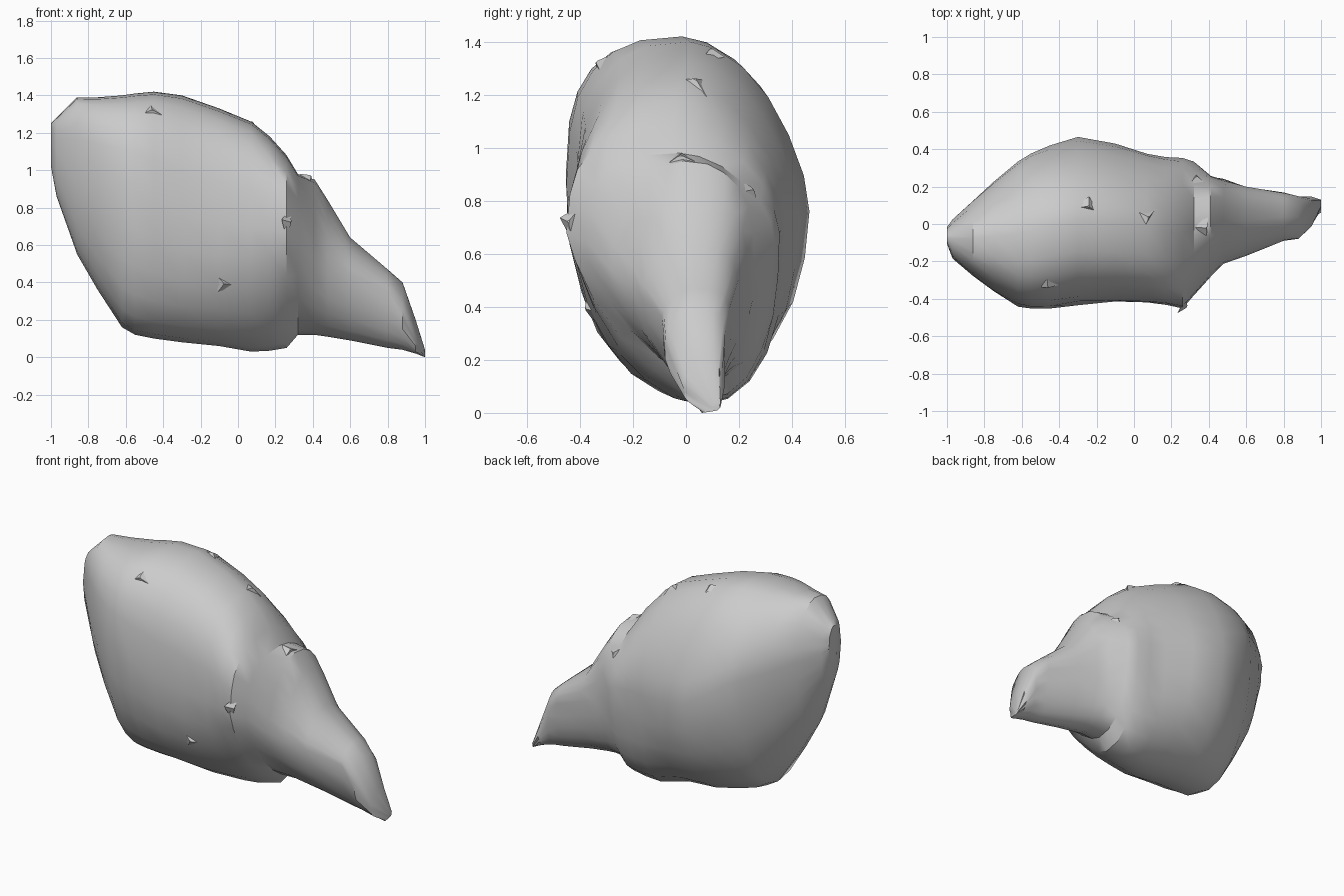
import bpy
import bmesh
import math
import random
from mathutils import Matrix, Vector
from mathutils.bvhtree import BVHTree

random.seed(4)
cube = bpy.data.objects.get("Cube")
if cube:
    bpy.data.objects.remove(cube, do_unlink=True)

stone = bpy.data.materials.new("stone grey")
stone.use_nodes = True
grey = (0.6, 0.6, 0.6, 1)
stone.diffuse_color = grey
stone.node_tree.nodes["Principled BSDF"].inputs["Base Color"].default_value = grey

SIDES = 24
SNOUT_START = 0.35
KEEL_Y = 0.06


def signed_power(value, power):
    return math.copysign(abs(value) ** power, value)


def ring(bm, x, low, high, front, back, widest, pinch, jitter):
    """One cross-section; each quarter has its own fullness, below 1 is boxier."""
    points = []
    mid, half = (front + back) / 2, (back - front) / 2
    front_top, back_top = (0.75, 1.15) if x < SNOUT_START else (1.15, 0.8)
    for i in range(SIDES):
        a = math.tau * i / SIDES
        c, s = math.cos(a), math.sin(a)
        wobble = random.uniform(-jitter, jitter)
        if s > 0:
            power = front_top if c < 0 else back_top
            reach = high - widest
        else:
            power = pinch if c < 0 else 1
            reach = widest - low
        y = mid + (half + wobble) * signed_power(c, power)
        # The underside narrows to a keel on the snout half
        if s < 0 < x:
            y += (KEEL_Y - mid) * s * s
        z = widest + reach * signed_power(s, power)
        points.append(bm.verts.new((x, y, z)))
    return points


def loft(name, sections, jitter):
    bm = bmesh.new()
    rings = [ring(bm, *section, jitter) for section in sections]
    for a, b in zip(rings, rings[1:]):
        for i in range(SIDES):
            j = (i + 1) % SIDES
            bm.faces.new((a[i], a[j], b[j], b[i]))
    bm.faces.new(rings[0])
    bm.faces.new(rings[-1])
    bmesh.ops.recalc_face_normals(bm, faces=bm.faces)
    tree = BVHTree.FromBMesh(bm)
    finish(name, bm, True)
    return tree


def finish(name, bm, smooth):
    mesh = bpy.data.meshes.new(name)
    bm.to_mesh(mesh)
    bm.free()
    mesh.materials.append(stone)
    obj = bpy.data.objects.new(name, mesh)
    bpy.context.collection.objects.link(obj)
    if smooth:
        bpy.ops.object.select_all(action="DESELECT")
        obj.select_set(True)
        bpy.context.view_layer.objects.active = obj
        bpy.ops.object.shade_smooth_by_angle(angle=math.radians(32))


# Rounded boulder running into a drooping snout:
# x, low, high, front, back, widest height, pinch of the lower front
sections = [
    (-1, 1.02, 1.25, -.11, -.02, 1.15, 1),
    (-.97, .86, 1.28, -.18, .02, 1.1, 1),
    (-.86, .55, 1.39, -.28, .13, 1.05, 1),
    (-.75, .36, 1.39, -.36, .23, 1, .95),
    (-.62, .16, 1.4, -.44, .34, .95, .9),
    (-.55, .12, 1.41, -.455, .38, .92, .9),
    (-.45, .1, 1.42, -.45, .42, .85, .92),
    (-.3, .08, 1.4, -.43, .46, .76, .95),
    (-.1, .06, 1.33, -.42, .43, .72, 1),
    (.07, .03, 1.26, -.42, .38, .7, 1.05),
    (.17, .035, 1.18, -.43, .36, .69, 1.15),
    (.26, .05, 1.08, -.45, .35, .68, 1.35),
    (.32, .12, .98, -.38, .33, .65, 1.3),
    (.41, .12, .95, -.28, .26, .54, 1.25),
    (.48, .11, .84, -.21, .24, .48, 1.15),
    (.6, .09, .64, -.17, .2, .44, 1.1),
    (.8, .05, .47, -.09, .17, .36, 1),
    (.88, .04, .4, -.08, .15, .26, 1),
    (.95, .02, .2, -.01, .14, .1, 1),
    (1, 0, .04, .1, .13, .02, 1),
]
surface = loft("boulder_body", sections, 0.006)

# Thin lifted flakes on the surface
flakes = [
    (-.46, -.36, 1.35), (.25, -.42, .72), (-.07, -.42, .38),
    (-.24, .1, 1.38), (.08, .04, 1.27), (.38, -.02, .96), (.34, .26, .85),
]
for number, spot in enumerate(flakes):
    place, normal, _, _ = surface.find_nearest(Vector(spot))
    turn = normal.to_track_quat("Z", "Y").to_matrix().to_4x4()
    bm = bmesh.new()
    bmesh.ops.create_cone(
        bm, cap_ends=True, segments=3, radius1=0.09, radius2=0.01, depth=0.03,
        matrix=Matrix.Translation(place) @ turn
        @ Matrix.Rotation(number * 1.3, 4, "Z")
        @ Matrix.Rotation(0.25, 4, "X") @ Matrix.Diagonal((1, 0.6, 1, 1)))
    finish(f"flake_{number + 1}", bm, False)
